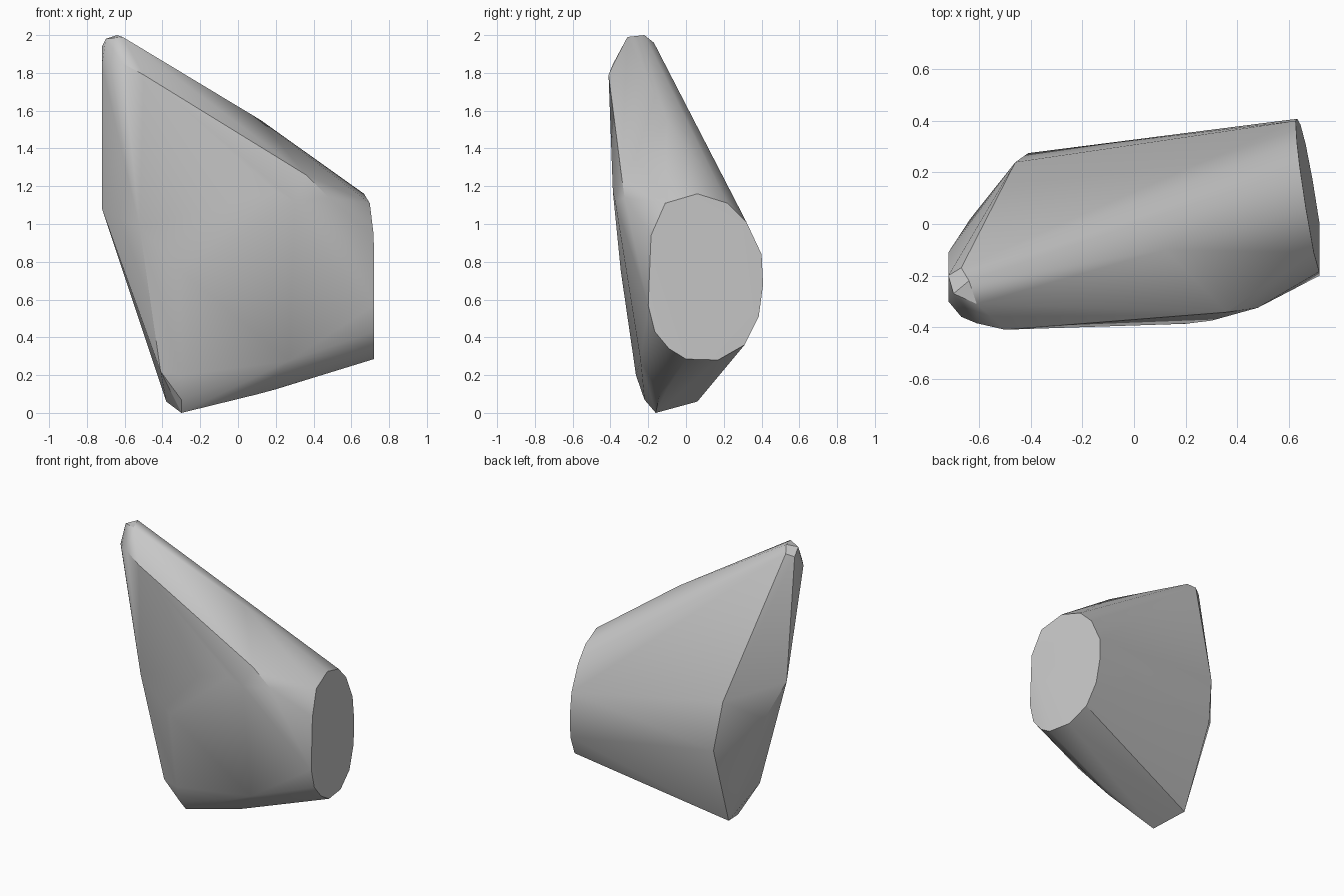
import bpy, bmesh, math

cube = bpy.data.objects.get("Cube")
if cube:
    bpy.data.objects.remove(cube, do_unlink=True)

# One plain grey
grey = bpy.data.materials.new("stone_grey")
grey.use_nodes = True
colour = (0.57, 0.57, 0.57, 1)
grey.diffuse_color = colour
grey.node_tree.nodes["Principled BSDF"].inputs["Base Color"].default_value = colour

# Rounded end cap outline (y, z), laid on a slightly tilted plane
cap = [(.06, 1.16), (.22, 1.11), (.32, 1.01), (.4, .84), (.408, .68), (.385, .51), (.31, .36),
       (.17, .28), (0, .285), (-.09, .34), (-.165, .43), (-.2, .57), (-.185, .94), (-.11, 1.11)]
points = [(min(.72, .72 - .165 * y - .05 * (z - .3)), y, z) for y, z in cap]

# Narrow top tip
points += [(-.67, -.17, 1.96), (-.72, -.2, 1.94), (-.7, -.27, 1.98), (-.64, -.22, 2), (-.61, -.31, 1.99),
           (-.72, -.3, 1.84), (-.67, -.36, 1.84), (-.61, -.385, 1.85), (-.5, -.41, 1.79)]
# Slanted end with its back corner and lower rim
points += [(-.46, .24, 1), (-.41, .275, .65), (-.72, -.11, 1.08), (-.635, .02, .84), (-.38, .06, .06)]
# Gently bulging front and top ridge
points += [(.48, -.325, 1.14), (.36, -.342, 1.26), (.3, -.375, 1.12), (.2, -.387, 1.17),
           (-.3, -.345, .75), (-.52, -.358, .98), (.12, -.1, 1.55)]
# Bottom keel
points += [(-.3, -.16, 0), (-.3, -.22, .07), (-.41, -.25, .22), (-.3, -.265, .2),
           (.27, -.24, .275), (.1, -.14, .098), (.2, -.1, .125)]

# Wrap the outlines in one faceted skin
bm = bmesh.new()
for p in points:
    bm.verts.new(p)
hull = bmesh.ops.convex_hull(bm, input=bm.verts)
loose = {g for g in hull["geom_interior"] + hull["geom_unused"] if isinstance(g, bmesh.types.BMVert)}
bmesh.ops.delete(bm, geom=list(loose), context="VERTS")
bmesh.ops.dissolve_limit(bm, angle_limit=math.radians(2), verts=bm.verts, edges=bm.edges)
bmesh.ops.recalc_face_normals(bm, faces=bm.faces)
mesh = bpy.data.meshes.new("rock_shard")
bm.to_mesh(mesh)
bm.free()
mesh.materials.append(grey)

rock = bpy.data.objects.new("rock_shard", mesh)
bpy.context.collection.objects.link(rock)
bpy.ops.object.select_all(action="DESELECT")
rock.select_set(True)
bpy.context.view_layer.objects.active = rock
bpy.ops.object.shade_smooth_by_angle(angle=math.radians(30))
